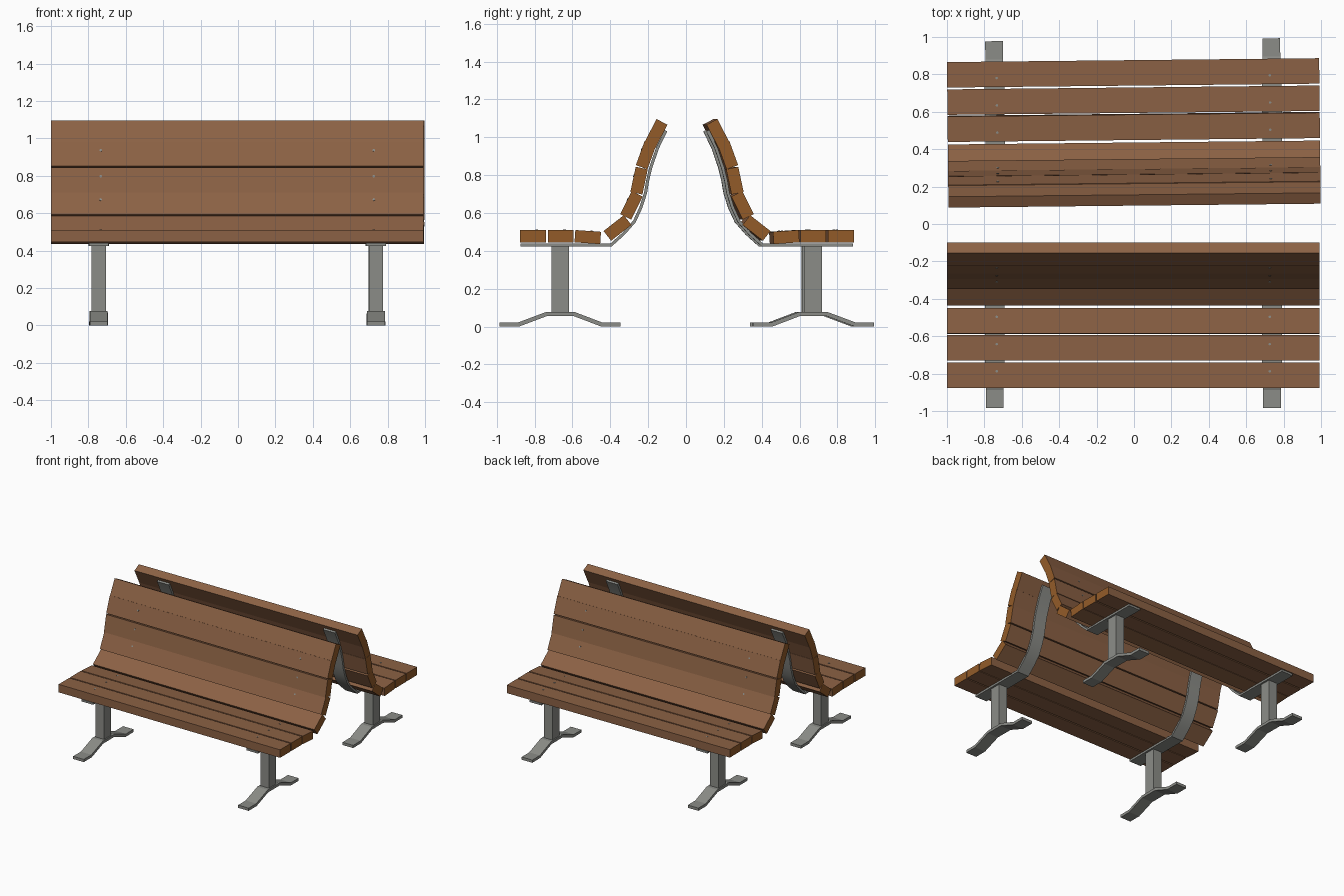
import bpy, bmesh, math
from mathutils import Matrix, Vector

if "Cube" in bpy.data.objects:
    bpy.data.objects.remove(bpy.data.objects["Cube"])


def material(name, rgb):
    m = bpy.data.materials.new(name)
    m.diffuse_color = (*rgb, 1)
    m.use_nodes = True
    m.node_tree.nodes["Principled BSDF"].inputs["Base Color"].default_value = m.diffuse_color
    return m


WOOD = material("brown wood", (0.26, 0.12, 0.058))
END = material("cut wood end", (0.29, 0.105, 0.022))
METAL = material("grey metal", (0.26, 0.265, 0.245))


def finish(name, bm, mats, place, smooth=False):
    bmesh.ops.recalc_face_normals(bm, faces=bm.faces)
    mesh = bpy.data.meshes.new(name)
    bm.to_mesh(mesh)
    bm.free()
    for m in mats:
        mesh.materials.append(m)
    ob = bpy.data.objects.new(name, mesh)
    bpy.context.collection.objects.link(ob)
    ob.matrix_world = place
    if smooth:
        bpy.ops.object.select_all(action='DESELECT')
        ob.select_set(True)
        bpy.context.view_layer.objects.active = ob
        bpy.ops.object.shade_smooth_by_angle(angle=math.radians(32))
    return ob


def box(name, size, mats, place):
    bm = bmesh.new()
    bmesh.ops.create_cube(bm, size=1, matrix=Matrix.Diagonal((*size, 1)))
    if len(mats) > 1:  # end grain on the x ends
        bm.normal_update()
        for f in bm.faces:
            f.material_index = int(abs(f.normal.x) > 0.9)
    return finish(name, bm, mats, place)


def ribbon(name, path, thick, width, place, smooth):
    """Flat bar following a (y, z) centre line, extruded along x."""
    pts = [Vector(p) for p in path]
    left, right = [], []
    for i, p in enumerate(pts):
        a = (p - pts[i - 1]).normalized() if i else (pts[1] - p).normalized()
        b = (pts[i + 1] - p).normalized() if i < len(pts) - 1 else a
        t = (a + b).normalized()
        n = Vector((-t.y, t.x)) * (thick / 2 / max(t.dot(a), 0.3))
        left.append(p + n)
        right.append(p - n)
    bm = bmesh.new()
    rings = [[bm.verts.new((x, q.x, q.y)) for x, q in
              ((-width / 2, l), (width / 2, l), (width / 2, r), (-width / 2, r))]
             for l, r in zip(left, right)]
    for r0, r1 in zip(rings, rings[1:]):
        for k in range(4):
            bm.faces.new((r0[k], r0[(k + 1) % 4], r1[(k + 1) % 4], r1[k]))
    bm.faces.new(rings[0])
    bm.faces.new(rings[-1])
    return finish(name, bm, [METAL], place, smooth)


# slat centre y, centre z, tilt in degrees, has visible bolts
SLATS = [(-0.808, 0.477, 0, 1), (-0.662, 0.477, 0, 1), (-0.519, 0.473, -4, 1),
         (-0.362, 0.521, 38, 0), (-0.288, 0.640, 63.5, 1), (-0.248, 0.771, 78, 1),
         (-0.211, 0.906, 70, 1), (-0.158, 1.021, 63, 0)]
STRAP = [(-0.873, 0.432), (-0.395, 0.432), (-0.330, 0.490), (-0.272, 0.556),
         (-0.238, 0.630), (-0.214, 0.705), (-0.203, 0.770), (-0.186, 0.840),
         (-0.150, 0.945), (-0.106, 1.035)]
FOOT = [(-0.985, 0.011), (-0.885, 0.011), (-0.738, 0.066),
        (-0.590, 0.066), (-0.445, 0.011), (-0.345, 0.011)]


def bench(tag, base):
    # wooden slats with bolt heads
    for i, (y, z, tilt, bolts) in enumerate(SLATS):
        place = (base @ Matrix.Translation((0, y, z))
                 @ Matrix.Rotation(math.radians(tilt), 4, 'X'))
        kind = "seat_slat" if i < 3 else "back_slat"
        box(f"{tag}_{kind}_{i + 1}", (1.99, 0.136, 0.065), [WOOD, END], place)
        for x in (-0.73, 0.73) if bolts else ():
            bm = bmesh.new()
            bmesh.ops.create_cone(bm, cap_ends=True, segments=10, radius1=0.007,
                                  radius2=0.007, depth=0.008)
            finish(f"{tag}_bolt", bm, [METAL],
                   place @ Matrix.Translation((x, 0.02, 0.031)))
    # metal supports
    for x in (-0.74, 0.742):
        at = base @ Matrix.Translation((x, 0, 0))
        ribbon(f"{tag}_support_strap", STRAP, 0.016, 0.105, at, True)
        ribbon(f"{tag}_foot", FOOT, 0.022, 0.095, at, False)
        box(f"{tag}_post", (0.076, 0.092, 0.352), [METAL],
            at @ Matrix.Translation((0, -0.665, 0.25)))


# two benches back to back, the rear one turned very slightly askew
bench("front_bench", Matrix.Translation((-0.004, 0, 0)))
bench("rear_bench", Matrix.Rotation(math.radians(180.6), 4, 'Z')
      @ Matrix.Translation((-0.004, 0, 0)))
